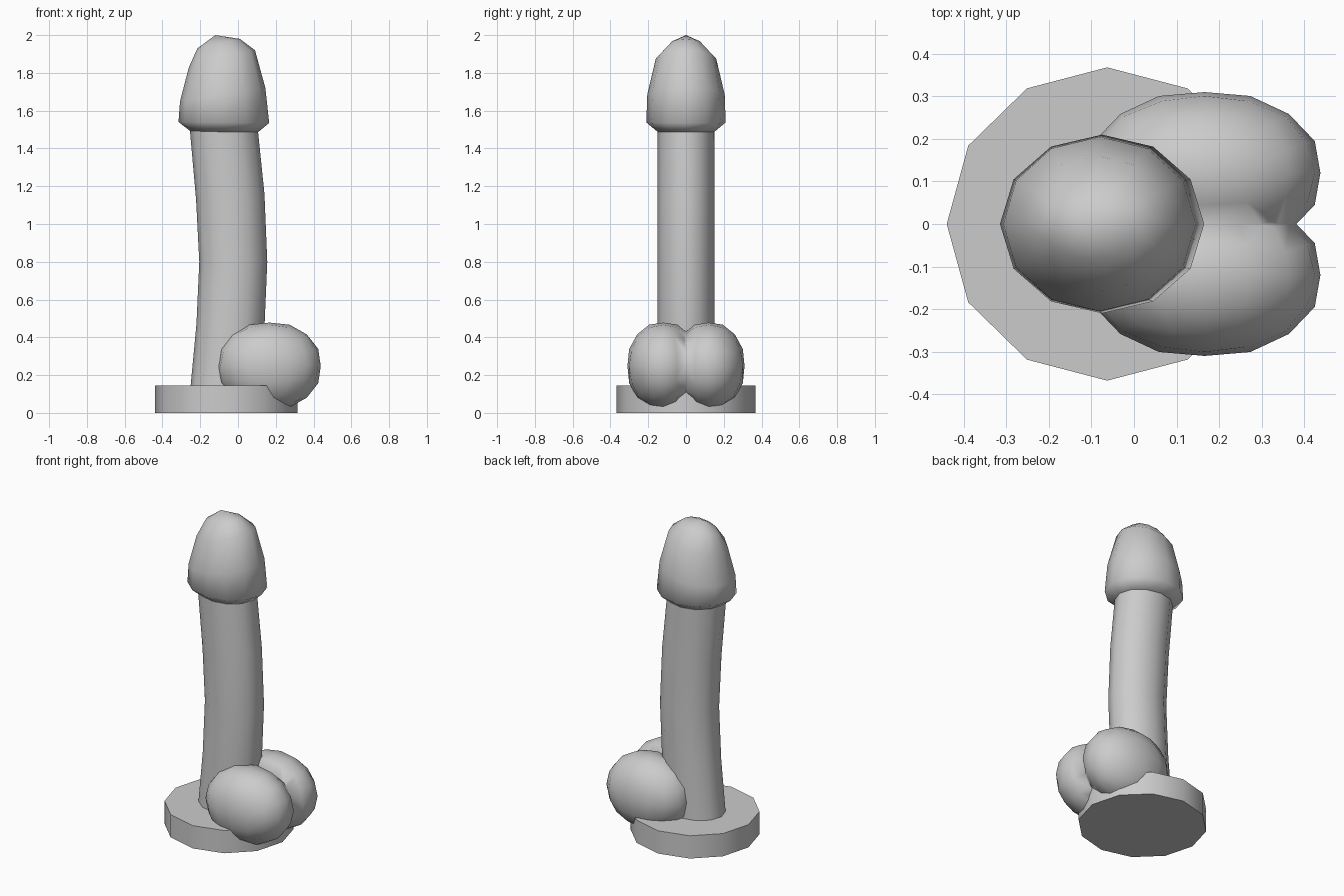
import bpy
import bmesh
from math import cos, sin, tan, pi, radians
from mathutils import Vector

SIDES = 12
cube = bpy.data.objects.get("Cube")
if cube:
    bpy.data.objects.remove(cube, do_unlink=True)

# Single plain grey
grey = bpy.data.materials.new("plain grey")
grey.use_nodes = True
grey.diffuse_color = (0.6, 0.6, 0.6, 1)
grey.node_tree.nodes["Principled BSDF"].inputs["Base Color"].default_value = (0.6, 0.6, 0.6, 1)


def finish(bm, name, angle):
    bmesh.ops.recalc_face_normals(bm, faces=bm.faces)
    mesh = bpy.data.meshes.new(name)
    bm.to_mesh(mesh)
    bm.free()
    mesh.materials.append(grey)
    obj = bpy.data.objects.new(name, mesh)
    bpy.context.collection.objects.link(obj)
    bpy.ops.object.select_all(action='DESELECT')
    obj.select_set(True)
    bpy.context.view_layer.objects.active = obj
    bpy.ops.object.shade_smooth_by_angle(angle=radians(angle))
    return obj


def loft(name, rings, tip=None, angle=60):
    """Rings: left x, left z, right x, right z, half depth in y."""
    bm = bmesh.new()
    loops = []
    for xl, zl, xr, zr, ry in rings:
        loop = []
        for i in range(SIDES):
            a = 2 * pi * i / SIDES
            t = (1 + cos(a)) / 2
            loop.append(bm.verts.new((xl + (xr - xl) * t, ry * sin(a), zl + (zr - zl) * t)))
        loops.append(loop)
    for lo, hi in zip(loops, loops[1:]):
        for i in range(SIDES):
            j = (i + 1) % SIDES
            bm.faces.new((lo[i], lo[j], hi[j], hi[i]))
    bm.faces.new(loops[0][::-1])
    if tip:
        top = bm.verts.new(tip)
        for i in range(SIDES):
            bm.faces.new((loops[-1][i], loops[-1][(i + 1) % SIDES], top))
    else:
        bm.faces.new(loops[-1])
    return finish(bm, name, angle)


# Flat base disc
loft("base", [(-0.44, 0, 0.314, 0, 0.368), (-0.44, 0.145, 0.314, 0.145, 0.368)])

# Gently bowed shaft
loft("shaft", [
    (-0.255, 0.1, 0.11, 0.1, 0.15),
    (-0.22, 0.47, 0.14, 0.45, 0.15),
    (-0.205, 0.8, 0.155, 0.8, 0.15),
    (-0.222, 1.13, 0.14, 1.16, 0.15),
    (-0.255, 1.5, 0.105, 1.5, 0.15),
])

# Flared rounded cap
loft("cap", [
    (-0.25, 1.49, 0.105, 1.485, 0.15),
    (-0.315, 1.54, 0.165, 1.535, 0.21),
    (-0.307, 1.65, 0.145, 1.72, 0.205),
    (-0.26, 1.83, 0.09, 1.92, 0.16),
    (-0.215, 1.93, 0.01, 1.98, 0.085),
], tip=(-0.12, 0, 2.0), angle=80)

# Twin lobes: one full, slightly boxy ellipsoid cut at the middle plane, then mirrored
bm = bmesh.new()
bmesh.ops.create_cube(bm, size=2)
bmesh.ops.subdivide_edges(bm, edges=bm.edges, cuts=3, use_grid_fill=True)
for v in bm.verts:
    n = Vector([tan(c * pi / 4) for c in v.co]).normalized() * 1.03
    n = [max(-1, min(1, c)) for c in n]
    v.co = (0.166 + 0.272 * n[0], 0.12 + 0.19 * n[1], 0.248 + 0.23 * n[2])
bmesh.ops.bisect_plane(bm, geom=bm.verts[:] + bm.edges[:] + bm.faces[:],
                       plane_co=(0, 0, 0), plane_no=(0, 1, 0), clear_inner=True)
lobes = finish(bm, "lobes", 180)
mirror = lobes.modifiers.new("mirror", 'MIRROR')
mirror.use_axis = (False, True, False)
mirror.use_clip = True
